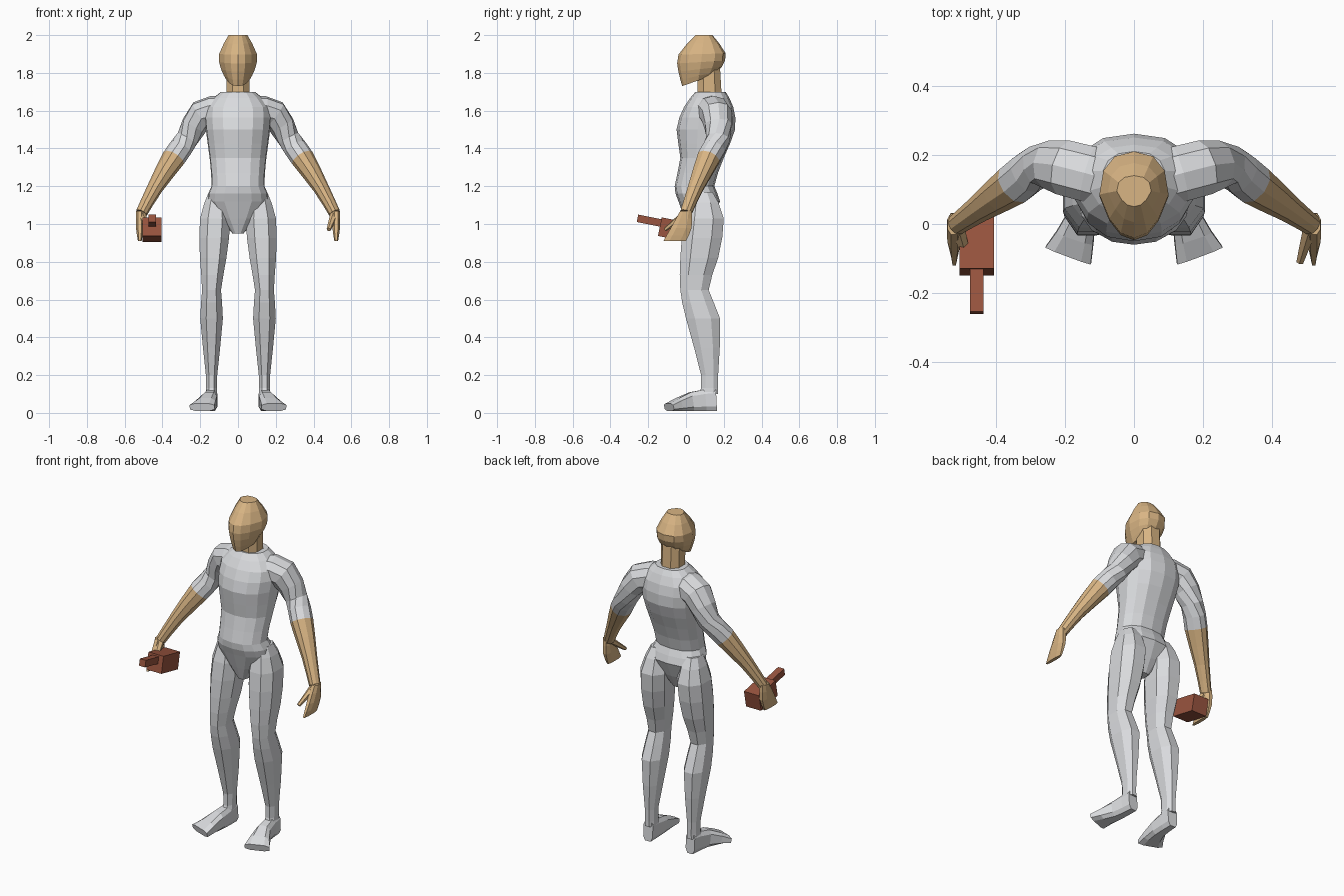
import bpy, bmesh, math
from mathutils import Vector, Matrix

if "Cube" in bpy.data.objects:
    bpy.data.objects.remove(bpy.data.objects["Cube"])


def material(name, colour):
    mat = bpy.data.materials.new(name)
    mat.use_nodes = True
    shade = (*colour, 1)
    mat.diffuse_color = shade
    mat.node_tree.nodes["Principled BSDF"].inputs["Base Color"].default_value = shade
    return mat


grey_suit = material("light grey suit", (.7, .71, .73))
tan_skin = material("tan skin", (.69, .46, .23))
brown_tool = material("red brown tool", (.32, .09, .05))


def add_object(name, bm, materials):
    bmesh.ops.recalc_face_normals(bm, faces=bm.faces)
    mesh = bpy.data.meshes.new(name)
    bm.to_mesh(mesh)
    bm.free()
    for mat in materials:
        mesh.materials.append(mat)
    bpy.context.collection.objects.link(bpy.data.objects.new(name, mesh))


def rounded_outline(sides, power, shift):
    """Rounded outline as (across, along) pairs that reaches one in each direction."""
    angles = [math.tau * (i + shift) / sides for i in range(sides)]
    soften = lambda value: math.copysign(abs(value) ** power, value)
    pairs = [(soften(math.cos(angle)), soften(math.sin(angle))) for angle in angles]
    widest = max(across for across, along in pairs)
    deepest = max(along for across, along in pairs)
    return [(across / widest, along / deepest) for across, along in pairs]


def smooth_keys(keys):
    """Insert one curved in-between row after each key row."""
    keys = [Vector(key) for key in keys]
    rows = []
    for before, start, end, after in zip(keys[:1] + keys, keys, keys[1:], keys[2:] + keys[-1:]):
        rows += [start, (start + end) * 9 / 16 - (before + after) / 16]
    return rows + keys[-1:]


def bridge_rings(name, rings, materials, change=None):
    """Join rings of points; segments from change onward take the second material."""
    bm = bmesh.new()
    loops = [[bm.verts.new(point) for point in ring] for ring in rings]
    for index, (low, high) in enumerate(zip(loops, loops[1:])):
        for i in range(len(low)):
            face = bm.faces.new((low[i - 1], low[i], high[i], high[i - 1]))
            face.material_index = int(change is not None and index >= change)
    bm.faces.new(loops[0])
    bm.faces.new(loops[-1]).material_index = len(materials) - 1
    add_object(name, bm, materials)


def stack(name, keys, mat, sides=8, shift=.5, side=1, centre=lambda z: 0, chin=0, narrow=0):
    """Level rings from keys of height, half width, front and back."""
    rows = smooth_keys(keys)
    rings = []
    for index, (z, half_width, front, back) in enumerate(rows):
        middle, depth = (front + back) / 2, (back - front) / 2
        tilt = chin * (1 - index / (len(rows) - 1)) ** 2
        rings.append([(side * (centre(z) + half_width * across * (1 - narrow * max(0, -along))),
                       middle + depth * along, z + tilt * along)
                      for across, along in rounded_outline(sides, .85, shift)])
    bridge_rings(name, rings, [mat])


def sweep(name, keys, materials, sides=8, power=.9, side=1, change=None, height=lambda row: row[3]):
    """Rings across a path from keys of x, y, z and half width."""
    rows = smooth_keys(keys)
    path = [row.xyz for row in rows]
    rings = []
    for row, point, before, after in zip(rows, path, path[:1] + path, path[1:] + path[-1:]):
        heading = (after - before).normalized()
        across_axis = heading.cross(Vector((0, 0, 1))).normalized()
        up_axis = across_axis.cross(heading)
        ring = [point + across_axis * across * row[3] + up_axis * along * height(row)
                for across, along in rounded_outline(sides, power, .5)]
        rings.append([(side * p.x, p.y, p.z) for p in ring])
    bridge_rings(name, rings, materials, change)


# Torso with pelvis wedge
stack("torso", [(1.7, .09, .05, .21), (1.62, .17, -.01, .25), (1.5, .17, -.05, .26),
                (1.35, .15, -.03, .2), (1.2, .14, -.06, .15), (1.12, .16, -.04, .18),
                (.95, .03, .02, .1)], grey_suit, sides=14, narrow=.1)

# Neck and head, with the chin dropped toward the front
stack("neck", [(1.66, .06, .06, .19), (1.83, .06, .06, .18)], tan_skin)
stack("head", [(1.76, .06, -.02, .15), (1.82, .09, -.04, .19), (1.9, .1, -.04, .21),
               (2, .05, .05, .14)], tan_skin, sides=12, shift=0, chin=.03, narrow=.35)

for label, side in (("left", 1), ("right", -1)):
    # Leg, leaning outward down to the knee
    stack(label + "_leg", [(1.17, .04, .03, .14), (1.03, .08, -.01, .2), (.82, .07, -.03, .17),
                           (.65, .05, -.03, .12), (.5, .06, 0, .18), (.2, .03, .08, .17),
                           (.1, .03, .07, .17)], grey_suit, side=side,
          centre=lambda z: .14 - max(0, z - .65) / 20)
    # Foot, turned outward and flat on the ground
    sweep(label + "_foot", [(.14, .16, .07, .03), (.15, .03, .06, .04), (.19, -.09, .03, .07)],
          [grey_suit], power=.6, side=side, height=lambda row: row.z - .01)
    # Arm: sleeve, then bare forearm
    sweep(label + "_arm", [(.08, .13, 1.6, .08), (.19, .16, 1.58, .08), (.27, .17, 1.45, .06),
                           (.34, .12, 1.35, .06), (.44, .05, 1.19, .04), (.51, 0, 1.06, .03)],
          [grey_suit, tan_skin], sides=10, side=side, change=6)
    # Mitten hand and thumb
    stack(label + "_hand", [(1.07, .02, -.03, .03), (.98, .02, -.08, .03), (.91, .01, -.12, 0)],
          tan_skin, side=side, centre=lambda z: .52)
    sweep(label + "_thumb", [(.51, -.01, 1.05, .02), (.48, -.11, .97, .01)],
          [tan_skin], sides=6, side=side)


# Held tool: block with a thin bar, nose tipped up
def tool_block(name, size, offset):
    bm = bmesh.new()
    bmesh.ops.create_cube(bm, size=1)
    bm.transform(Matrix.Translation((-.455, -.06, .97)) @ Matrix.Rotation(-.2, 4, "X")
                 @ Matrix.Translation(offset) @ Matrix.Diagonal((*size, 1)))
    add_object(name, bm, [brown_tool])


tool_block("tool_body", (.1, .16, .1), (0, 0, 0))
tool_block("tool_bar", (.04, .15, .04), (0, -.13, .02))
